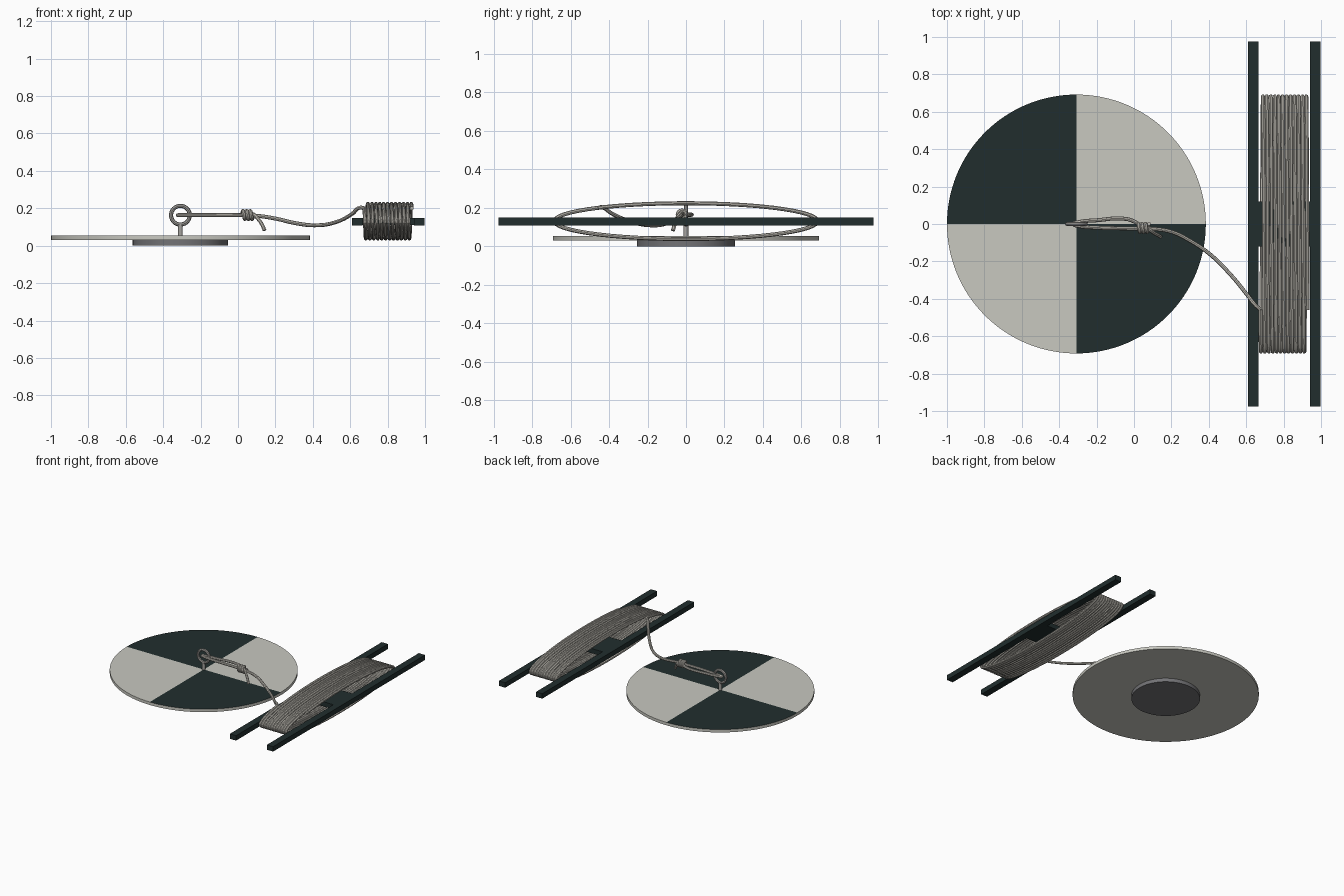
import bpy, bmesh
from math import sin, cos, pi, acos
from mathutils import Matrix, Vector

old = bpy.data.objects.get("Cube")
if old:
    bpy.data.objects.remove(old, do_unlink=True)


def material(name, rgb):
    m = bpy.data.materials.new(name)
    m.use_nodes = True
    m.diffuse_color = (*rgb, 1)
    m.node_tree.nodes["Principled BSDF"].inputs["Base Color"].default_value = (*rgb, 1)
    return m


LIGHT = material("off white paint", (0.58, 0.58, 0.53))
DARK = material("dark paint", (0.015, 0.027, 0.027))
LEAD = material("grey weight", (0.17, 0.17, 0.18))
STEEL = material("steel", (0.38, 0.37, 0.35))
ROPE = material("rope", (0.52, 0.5, 0.45))

DISK_X = -0.308
ROPE_R = 0.0105


def add_object(name, data, *mats):
    ob = bpy.data.objects.new(name, data)
    bpy.context.collection.objects.link(ob)
    for m in mats:
        data.materials.append(m)
    bpy.ops.object.select_all(action='DESELECT')
    ob.select_set(True)
    bpy.context.view_layer.objects.active = ob
    return ob


def cylinder(name, radius, z0, z1, segments, *mats):
    bm = bmesh.new()
    bmesh.ops.create_cone(bm, cap_ends=True, cap_tris=True, segments=segments,
                          radius1=radius, radius2=radius, depth=z1 - z0,
                          matrix=Matrix.Translation((0, 0, (z0 + z1) / 2)))
    # Paint alternate quadrants of the top when a second colour is given
    if len(mats) > 1:
        for f in bm.faces:
            c = f.calc_center_median()
            if f.normal.z > 0.5 and c.x * c.y < 0:
                f.material_index = 1
    me = bpy.data.meshes.new(name)
    bm.to_mesh(me)
    bm.free()
    ob = add_object(name, me, *mats)
    ob.location.x = DISK_X
    bpy.ops.object.shade_smooth_by_angle()
    return ob


def box(name, low, high, mat):
    low, high = Vector(low), Vector(high)
    bm = bmesh.new()
    bmesh.ops.create_cube(bm, size=1)
    bmesh.ops.scale(bm, vec=high - low, verts=bm.verts)
    bmesh.ops.translate(bm, vec=(low + high) / 2, verts=bm.verts)
    me = bpy.data.meshes.new(name)
    bm.to_mesh(me)
    bm.free()
    return add_object(name, me, mat)


def tube(name, points, radius, mat, smooth_path=True, cyclic=False):
    cu = bpy.data.curves.new(name, 'CURVE')
    cu.dimensions = '3D'
    cu.bevel_depth = radius
    cu.bevel_resolution = 2
    cu.use_fill_caps = True
    cu.resolution_u = 8
    sp = cu.splines.new('BEZIER' if smooth_path else 'POLY')
    dest = sp.bezier_points if smooth_path else sp.points
    dest.add(len(points) - 1)
    for p, co in zip(dest, points):
        if smooth_path:
            p.co = co
            p.handle_left_type = p.handle_right_type = 'AUTO'
        else:
            p.co = (*co, 1)
    sp.use_cyclic_u = cyclic
    ob = add_object(name, cu, mat)
    bpy.ops.object.convert(target='MESH')
    bpy.ops.object.shade_smooth_by_angle()
    return ob


# Quartered disk and the weight beneath it
cylinder("quartered_disk", 0.692, 0.03, 0.054, 128, LIGHT, DARK)
cylinder("bottom_weight", 0.255, 0.0, 0.03, 64, LEAD)

# Eye bolt standing on the disk
cylinder("eye_bolt_stem", 0.012, 0.054, 0.115, 16, STEEL)
ring = [(DISK_X + 0.05 * cos(2 * pi * i / 40), 0, 0.163 + 0.05 * sin(2 * pi * i / 40))
        for i in range(40)]
tube("eye_bolt_ring", ring, 0.011, STEEL, smooth_path=False, cyclic=True)

# Winder frame: two long rails joined by a crosspiece
for name, x in (("left_rail", 0.97), ("right_rail", 0.637)):
    box(name, (x - 0.028, -0.975, 0.109), (x + 0.028, 0.975, 0.149), DARK)
box("rail_crosspiece", (0.66, -0.12, 0.11), (0.945, 0.12, 0.148), DARK)

# Rope wound round the winder in an elongated helix
TURNS, STEPS = 12, 56
start = acos(-0.67)
coil = []
for i in range(TURNS * STEPS + 1):
    a = start + 2 * pi * i / STEPS
    coil.append((0.676 + 0.253 * i / (TURNS * STEPS), 0.684 * cos(a), 0.131 + 0.093 * sin(a)))
tube("wound_rope", coil, ROPE_R, ROPE, smooth_path=False)

# Slack line running from the knot to the winder, looped through the eye
main_line = [(0.03, -0.006, 0.163), (0.0, 0.014, 0.165), (-0.05, 0.028, 0.165),
             (-0.2, 0.02, 0.163), (-0.3, 0.009, 0.163), (-0.322, 0, 0.163),
             (-0.3, -0.009, 0.163), (-0.2, -0.019, 0.163), (0.0, -0.024, 0.163),
             (0.1, -0.026, 0.16), (0.2, -0.042, 0.145), (0.3, -0.09, 0.122),
             (0.41, -0.165, 0.109), (0.52, -0.275, 0.125), (0.61, -0.385, 0.17),
             (0.65, -0.435, 0.203), coil[0]]
tube("tether_line", main_line, ROPE_R, ROPE)

# Knot wraps and the loose tail end
knot = [(0.022 + 0.058 * i / 48, -0.021 + 0.022 * cos(pi * i / 8),
         0.164 + 0.022 * sin(pi * i / 8)) for i in range(49)]
tube("knot_wraps", knot, ROPE_R, ROPE, smooth_path=False)
tail = [(0.03, -0.01, 0.168), (0.08, -0.03, 0.168), (0.11, -0.05, 0.14),
        (0.13, -0.06, 0.11), (0.142, -0.068, 0.082)]
tube("knot_tail", tail, ROPE_R, ROPE)
